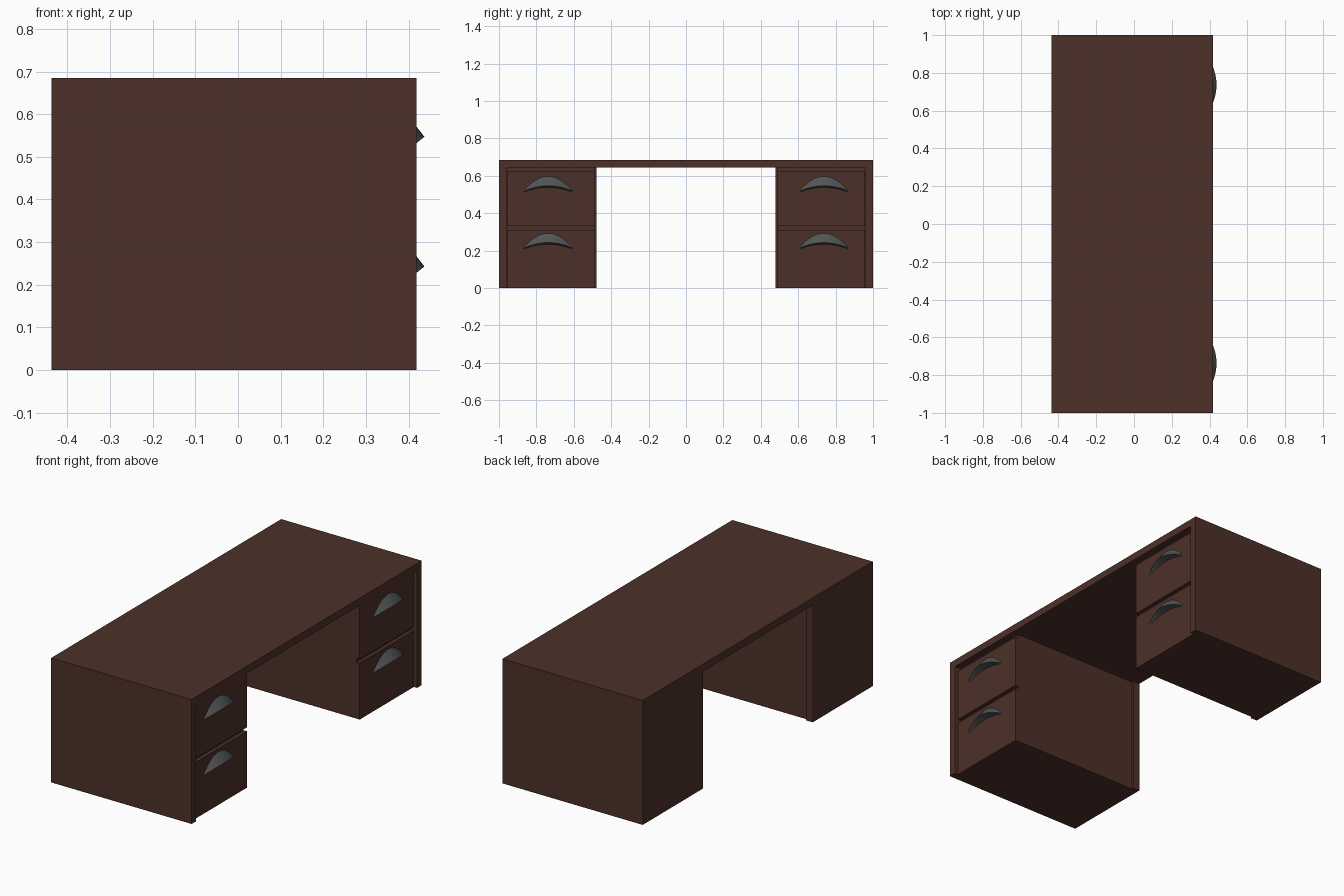
import bpy, bmesh, math

if "Cube" in bpy.data.objects:
    bpy.data.objects.remove(bpy.data.objects["Cube"])


def material(name, rgb):
    m = bpy.data.materials.new(name)
    m.diffuse_color = (*rgb, 1)
    m.use_nodes = True
    m.node_tree.nodes["Principled BSDF"].inputs["Base Color"].default_value = m.diffuse_color
    return m


wood = material("dark_wood", (0.075, 0.03, 0.022))
metal = material("dark_metal", (0.085, 0.09, 0.092))


def add_object(name, bm, mat):
    bmesh.ops.recalc_face_normals(bm, faces=bm.faces)
    mesh = bpy.data.meshes.new(name)
    bm.to_mesh(mesh)
    bm.free()
    mesh.materials.append(mat)
    ob = bpy.data.objects.new(name, mesh)
    bpy.context.collection.objects.link(ob)
    return ob


def box(name, x, y, z):
    """Box from (min, max) pairs on each axis."""
    bm = bmesh.new()
    bmesh.ops.create_cube(bm, size=1)
    y = sorted(y)
    for v in bm.verts:
        v.co = [r[0] if c < 0 else r[1] for c, r in zip(v.co, (x, y, z))]
    return add_object(name, bm, wood)


def cup_handle(name, y, z, steps=20):
    """Crescent pull: triangular section swelling from pointed ends."""
    bm = bmesh.new()
    rings = []
    for i in range(steps + 1):
        t = -math.cos(math.pi * i / steps)
        h = 1 - t * t
        section = [(WALL, 0.006 + 0.076 * h),           # upper edge on drawer
                   (WALL + 0.003 + 0.036 * h, 0.003 + 0.029 * h),  # front rim
                   (WALL, -0.003 + 0.026 * h)]          # lower edge on drawer
        rings.append([bm.verts.new((px, y + 0.13 * t, z + pz)) for px, pz in section])
    for a, b in zip(rings, rings[1:]):
        for k in range(3):
            n = (k + 1) % 3
            bm.faces.new((a[k], a[n], b[n], b[k]))
    bm.faces.new(rings[0])
    bm.faces.new(rings[-1])
    ob = add_object(name, bm, metal)
    bpy.ops.object.select_all(action='DESELECT')
    ob.select_set(True)
    bpy.context.view_layer.objects.active = ob
    bpy.ops.object.shade_smooth_by_angle(angle=math.radians(35))


BACK, FRONT, WALL = -0.437, 0.418, 0.398
TOP, UNDER = 0.685, 0.645

# Desk top
box("desk_top", (BACK, FRONT), (-1, 1), (UNDER, TOP))

# Two mirrored pedestals
for side, s in (("left", -1), ("right", 1)):
    box(side + "_side_panel", (BACK, FRONT), (s * 0.96, s), (0, UNDER))
    box(side + "_back_panel", (BACK, BACK + 0.04), (s * 0.478, s * 0.96), (0, UNDER))
    # Carcass seen in the gaps between the drawer fronts
    box(side + "_carcass", (BACK + 0.04, WALL - 0.02), (s * 0.49, s * 0.96), (0, UNDER))
    for level, z0, z1, hz in (("lower", 0, 0.31, 0.211), ("upper", 0.332, 0.622, 0.515)):
        box(f"{side}_{level}_drawer", (WALL - 0.02, WALL), (s * 0.49, s * 0.957), (z0, z1))
        cup_handle(f"{side}_{level}_handle", s * 0.737, hz)
